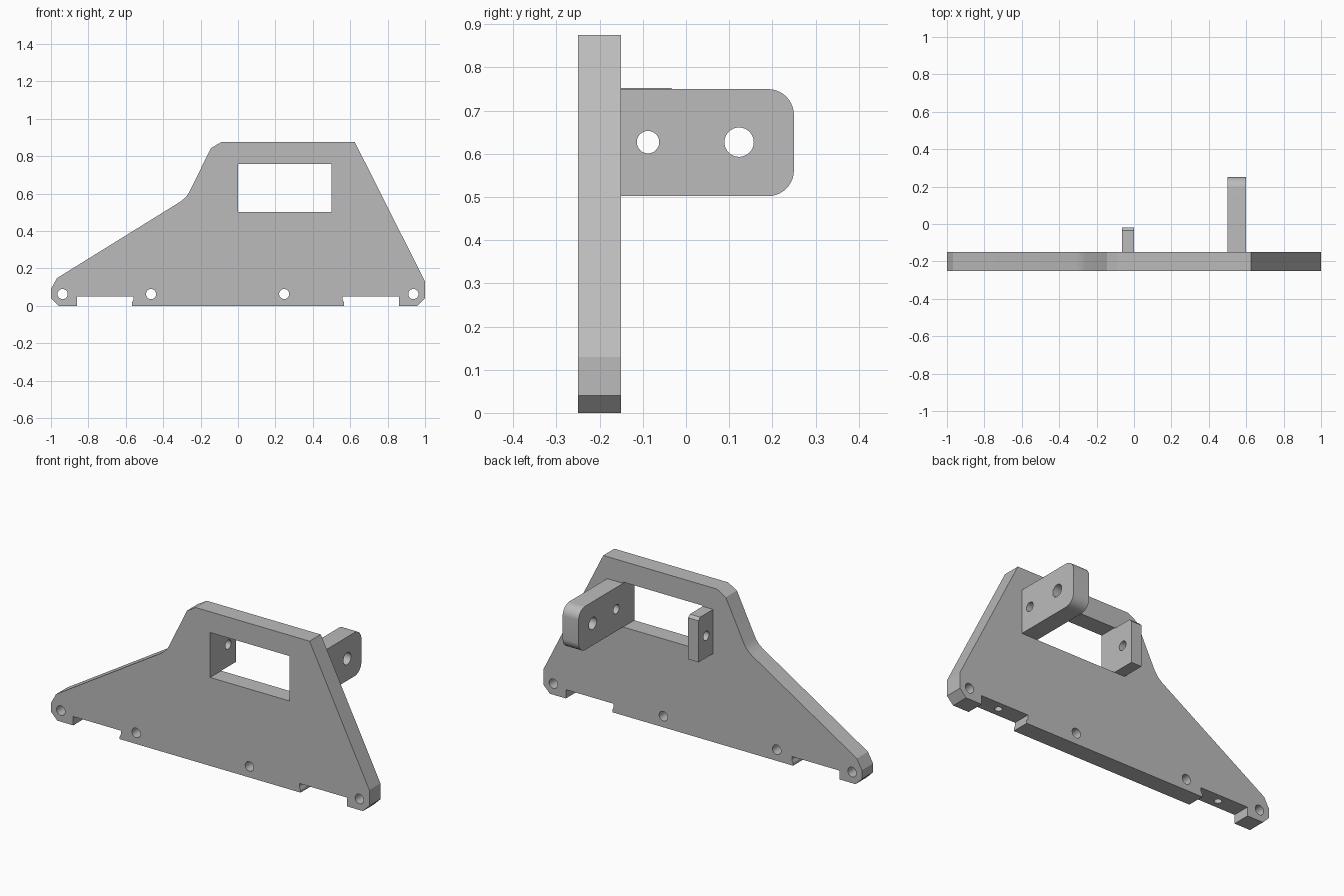
import bpy, bmesh, math
from mathutils import Vector

cube = bpy.data.objects.get("Cube")
if cube:
    bpy.data.objects.remove(cube, do_unlink=True)

grey = bpy.data.materials.new("plain grey")
grey.use_nodes = True
grey.diffuse_color = (0.5, 0.5, 0.5, 1)
grey.node_tree.nodes["Principled BSDF"].inputs["Base Color"].default_value = (0.5, 0.5, 0.5, 1)

PLACE = {"x": lambda u, v, d: (d, u, v),
         "y": lambda u, v, d: (u, d, v),
         "z": lambda u, v, d: (u, v, d)}


def prism(name, profile, axis, start, end):
    """Extrude a 2D profile along an axis."""
    bm = bmesh.new()
    face = bm.faces.new([bm.verts.new(PLACE[axis](u, v, start)) for u, v in profile])
    ext = bmesh.ops.extrude_face_region(bm, geom=[face])
    move = Vector(PLACE[axis](0, 0, end - start))
    bmesh.ops.translate(bm, vec=move, verts=[g for g in ext["geom"] if isinstance(g, bmesh.types.BMVert)])
    bmesh.ops.recalc_face_normals(bm, faces=bm.faces)
    mesh = bpy.data.meshes.new(name)
    bm.to_mesh(mesh)
    bm.free()
    mesh.materials.append(grey)
    obj = bpy.data.objects.new(name, mesh)
    bpy.context.collection.objects.link(obj)
    return obj


def arc(cu, cv, r, a0, a1, n):
    angles = [math.radians(a0 + (a1 - a0) * i / n) for i in range(n + 1)]
    return [(cu + r * math.cos(a), cv + r * math.sin(a)) for a in angles]


def circle(u, v, r):
    return arc(u, v, r, 0, 360, 32)[:-1]


def rect(u0, v0, u1, v1):
    return [(u0, v0), (u1, v0), (u1, v1), (u0, v1)]


def cut(obj, profile, axis, start, end):
    """Subtract a prism from the object, then discard the cutter."""
    cutter = prism("cutter", profile, axis, start, end)
    cutter.hide_render = True
    mod = obj.modifiers.new("cut", "BOOLEAN")
    mod.operation, mod.solver, mod.object = "DIFFERENCE", "EXACT", cutter
    bpy.context.view_layer.objects.active = obj
    bpy.ops.object.modifier_apply(modifier=mod.name)
    bpy.data.objects.remove(cutter, do_unlink=True)


FRONT, BACK = -0.25, -0.15

# Main plate with the two foot notches in its outline
feet = [(-1, 0.04), (-0.96, 0), (-0.86, 0), (-0.86, 0.05),
        (-0.56, 0.05), (-0.56, 0.03), (-0.568, 0.015), (-0.568, 0)]
upper = [(1, 0.13), (0.625, 0.875), (-0.09, 0.875), (-0.145, 0.843),
         (-0.262, 0.605), (-0.28, 0.58), (-0.308, 0.557), (-0.968, 0.148), (-1, 0.09)]
plate = prism("main_plate", feet + [(-x, z) for x, z in reversed(feet)] + upper, "y", FRONT, BACK)

# Window, bolt holes through the plate, and blind holes up from the notches
cut(plate, rect(0, 0.502, 0.5, 0.757), "y", -0.4, 0)
for x in (-0.938, -0.465, 0.247, 0.938):
    cut(plate, circle(x, 0.063, 0.027), "y", -0.4, 0)
for x in (-0.71, 0.71):
    cut(plate, circle(x, -0.2, 0.02), "z", -0.1, 0.2)

# Long rounded tab behind the window
R = 0.06
long_profile = ([(BACK, 0.502)] + arc(0.25 - R, 0.502 + R, R, -90, 0, 10)
                + arc(0.25 - R, 0.75 - R, R, 0, 90, 10) + [(BACK, 0.75)])
long_tab = prism("long_tab", long_profile, "x", 0.5, 0.6)
cut(long_tab, circle(0.123, 0.627, 0.034), "x", 0.4, 0.7)

# Short tab with a small top chamfer
short_profile = [(BACK, 0.502), (-0.02, 0.502), (-0.02, 0.738), (-0.035, 0.753), (BACK, 0.753)]
short_tab = prism("short_tab", short_profile, "x", -0.065, 0)

# Pin hole aligned through both tabs
for tab in (long_tab, short_tab):
    cut(tab, circle(-0.088, 0.627, 0.026), "x", -0.2, 0.7)

# Smooth the rounded walls, keep hard edges
bpy.ops.object.select_all(action="DESELECT")
for obj in (plate, long_tab, short_tab):
    obj.select_set(True)
bpy.context.view_layer.objects.active = plate
bpy.ops.object.shade_smooth_by_angle(angle=math.radians(20))
